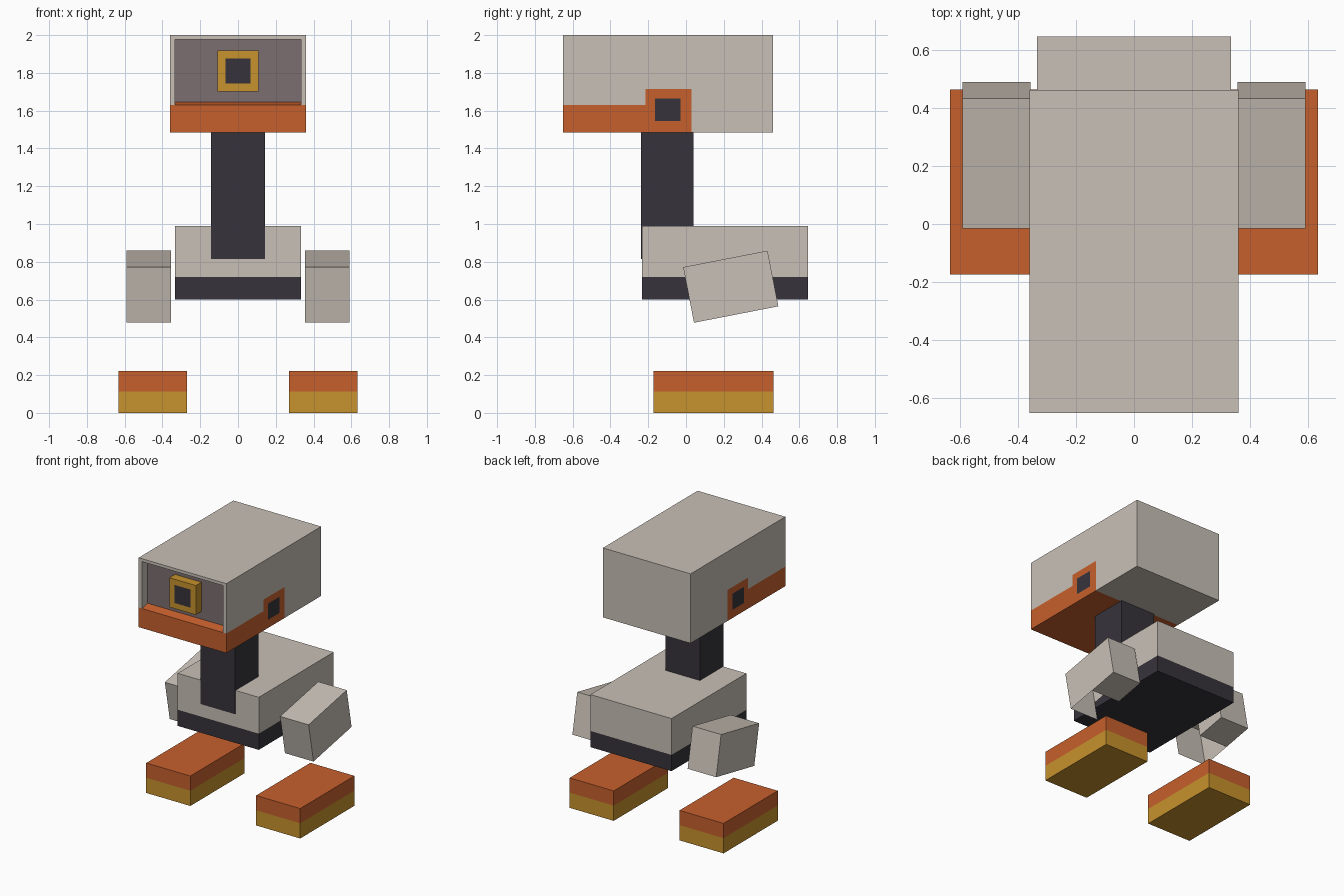
import bpy, bmesh, math
from mathutils import Vector, Matrix

old = bpy.data.objects.get("Cube")
if old:
    bpy.data.objects.remove(old, do_unlink=True)


def material(name, r, g, b):
    m = bpy.data.materials.new(name)
    m.use_nodes = True
    m.diffuse_color = (r, g, b, 1)
    m.node_tree.nodes["Principled BSDF"].inputs["Base Color"].default_value = (r, g, b, 1)
    return m


cream = material("cream", 0.58, 0.53, 0.47)
orange = material("orange", 0.57, 0.117, 0.026)
gold = material("gold", 0.57, 0.287, 0.026)
dark = material("charcoal", 0.037, 0.034, 0.044)
mauve = material("mauve_grey", 0.2, 0.156, 0.162)


def new_box(lo, hi, cuts=()):
    """Box between two corners, sliced by (axis, value) planes."""
    bm = bmesh.new()
    lo, hi = Vector(lo), Vector(hi)
    bmesh.ops.create_cube(bm, size=1)
    for v in bm.verts:
        v.co = (lo + hi) / 2 + Vector(a * b for a, b in zip(v.co, hi - lo))
    for axis, value in cuts:
        normal = Vector((0, 0, 0))
        normal[axis] = 1
        bmesh.ops.bisect_plane(bm, geom=bm.verts[:] + bm.edges[:] + bm.faces[:],
                               plane_co=normal * value, plane_no=normal)
    bm.normal_update()
    return bm


def finish(name, bm, mats, rule=None):
    """Colour the faces by rule(centre, normal) and make the object."""
    bm.normal_update()
    for f in bm.faces:
        f.material_index = rule(f.calc_center_median(), f.normal) if rule else 0
    mesh = bpy.data.meshes.new(name)
    bm.to_mesh(mesh)
    bm.free()
    for m in mats:
        mesh.materials.append(m)
    ob = bpy.data.objects.new(name, mesh)
    bpy.context.collection.objects.link(ob)
    return ob


# Head: sliced box with a recessed face panel
FRONT, DEPTH, LIP, BROW, RIM = -0.65, 0.065, 1.63, 1.978, 0.333
cuts = [(0, -RIM), (0, RIM)]
cuts += [(1, y) for y in (-0.215, -0.165, -0.03, 0.03)]
cuts += [(2, z) for z in (1.545, LIP, 1.665, 1.715, BROW)]
head = new_box((-0.36, FRONT, 1.485), (0.36, 0.46, 2.0), cuts)


def in_panel(c):
    return abs(c.x) < RIM and LIP < c.z < BROW


panel = [f for f in head.faces if f.normal.y < -0.9 and in_panel(f.calc_center_median())]
out = bmesh.ops.extrude_face_region(head, geom=panel)
for v in out["geom"]:
    if isinstance(v, bmesh.types.BMVert):
        v.co.y += DEPTH
        if v.co.z < LIP + 0.005:
            v.co.z += 0.015
left_over = [f for f in panel if f.is_valid]
if left_over:
    bmesh.ops.delete(head, geom=left_over, context='FACES_ONLY')


def head_colour(c, n):
    if n.y < -0.9 and c.y > FRONT + 0.01:
        return 3
    on_side = abs(c.x) > 0.355
    if on_side and -0.165 < c.y < -0.03 and 1.545 < c.z < 1.665:
        return 2
    if on_side and -0.215 < c.y < 0.03 and c.z < 1.715:
        return 1
    if c.y < 0.03 and c.z < LIP + 0.01:
        return 1
    return 0


finish("head", head, [cream, orange, dark, mauve], head_colour)

# Eye block with a dark square pupil
EYE, PUPIL, EYE_Z = 0.109, 0.067, 1.81
eye_cuts = [(0, -PUPIL), (0, PUPIL), (2, EYE_Z - PUPIL), (2, EYE_Z + PUPIL)]
finish("eye", new_box((-EYE, FRONT, EYE_Z - EYE), (EYE, FRONT + DEPTH, EYE_Z + EYE), eye_cuts),
       [gold, dark],
       lambda c, n: int(n.y < -0.9 and abs(c.x) < PUPIL and abs(c.z - EYE_Z) < PUPIL))

# Neck and body
finish("neck", new_box((-0.142, -0.237, 0.815), (0.142, 0.04, 1.487)), [dark])
finish("body", new_box((-0.333, -0.232, 0.6), (0.333, 0.645, 0.99), [(2, 0.72)]),
       [cream, dark], lambda c, n: int(c.z < 0.72))

for side, word in ((1, "left"), (-1, "right")):
    # Thigh cover: tilted shell, open below and inside at the front
    thigh = new_box((-0.117, -0.2275, -0.15), (0.117, 0.2275, 0.15), [(1, 0), (2, 0)])
    gap = [f for f in thigh.faces if f.calc_center_median().y < 0
           and (f.normal.z < -0.9 or (f.normal.x * side < -0.9 and f.calc_center_median().z < 0))]
    bmesh.ops.delete(thigh, geom=gap, context='FACES')
    thigh.transform(Matrix.Translation((side * 0.473, 0.237, 0.668))
                    @ Matrix.Rotation(math.radians(11), 4, 'X'))
    finish(word + "_thigh_cover", thigh, [cream])

    # Foot with a gold sole
    xs = sorted((side * 0.27, side * 0.632))
    finish(word + "_foot", new_box((xs[0], -0.173, 0), (xs[1], 0.462, 0.222), [(2, 0.113)]),
           [orange, gold], lambda c, n: int(c.z < 0.113))
